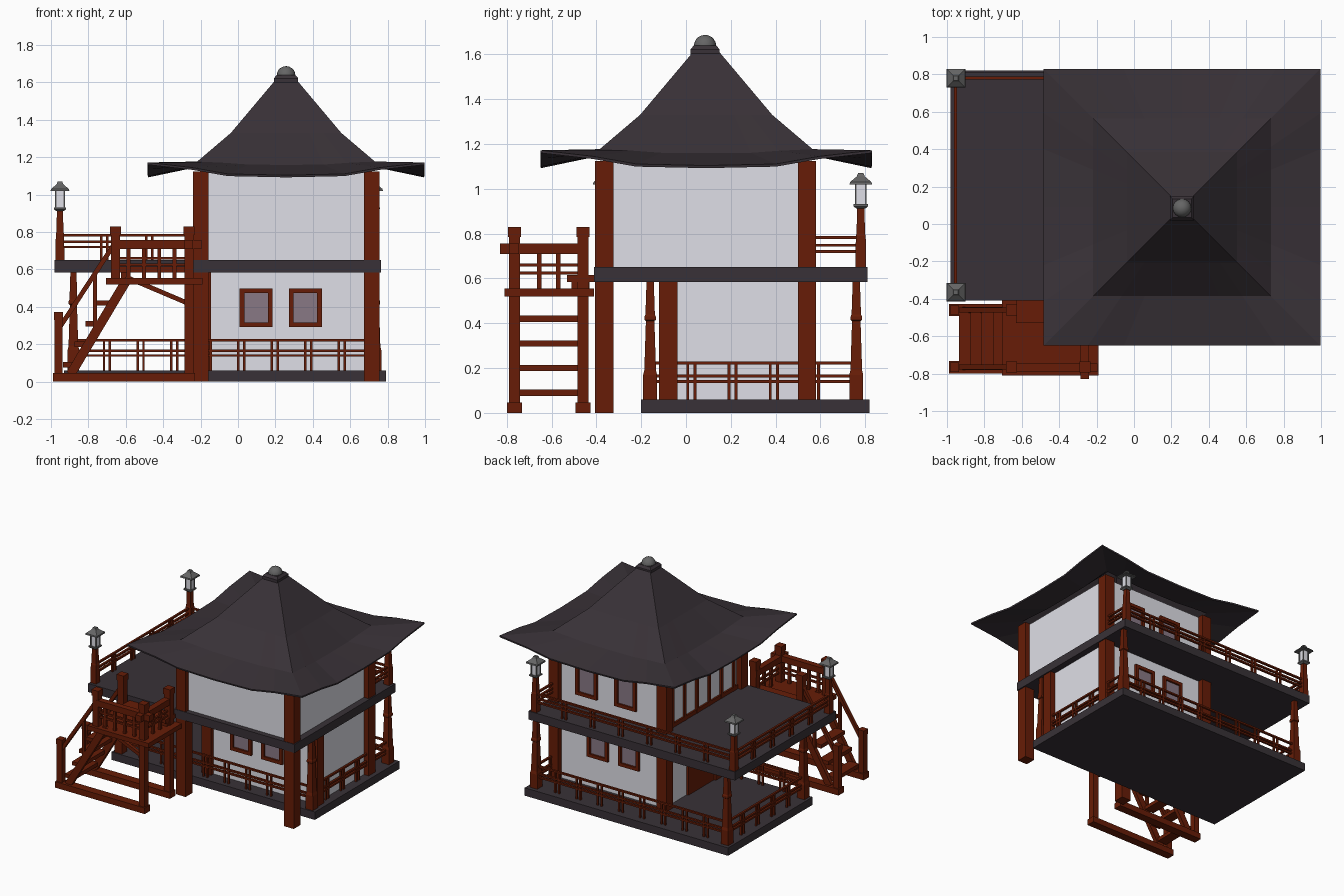
import bpy, bmesh, math
from mathutils import Vector

if "Cube" in bpy.data.objects:
    bpy.data.objects.remove(bpy.data.objects["Cube"])


def mat(name, r, g, b):
    m = bpy.data.materials.new(name)
    m.diffuse_color = (r, g, b, 1)
    m.use_nodes = True
    m.node_tree.nodes["Principled BSDF"].inputs["Base Color"].default_value = m.diffuse_color
    return m


WOOD = mat("red_wood", 0.135, 0.012, 0.002)
DARK = mat("dark_slate", 0.040, 0.031, 0.038)
WHITE = mat("plaster_white", 0.74, 0.74, 0.80)
GLASS = mat("window_glass", 0.25, 0.19, 0.235)
GREY = mat("stone_grey", 0.13, 0.13, 0.13)


def finish(name, bm, m):
    bmesh.ops.recalc_face_normals(bm, faces=bm.faces)
    me = bpy.data.meshes.new(name)
    bm.to_mesh(me)
    bm.free()
    me.materials.append(m)
    ob = bpy.data.objects.new(name, me)
    bpy.context.collection.objects.link(ob)
    return ob


def box(name, x0, x1, y0, y1, z0, z1, m=WOOD):
    bm = bmesh.new()
    bmesh.ops.create_cube(bm, size=1)
    for v in bm.verts:
        v.co = ((x0 + x1) / 2 + v.co.x * (x1 - x0), (y0 + y1) / 2 + v.co.y * (y1 - y0),
                (z0 + z1) / 2 + v.co.z * (z1 - z0))
    return finish(name, bm, m)


def post(name, x, y, z0, z1, h, m=WOOD):
    return box(name, x - h, x + h, y - h, y + h, z0, z1, m)


def beam(name, a, b, w, d, m=WOOD):
    """Straight bar from a to b, w wide sideways and d deep."""
    a, b = Vector(a), Vector(b)
    bm = bmesh.new()
    bmesh.ops.create_cube(bm, size=1)
    u = (b - a).normalized()
    side = u.cross(Vector((0, 0, 1))).normalized()
    up = side.cross(u)
    for v in bm.verts:
        v.co = (a + b) / 2 + u * v.co.x * (b - a).length + side * v.co.y * w + up * v.co.z * d
    return finish(name, bm, m)


def stack(name, x, y, profile, m=WOOD):
    """Square section column through (half width, z) pairs."""
    bm = bmesh.new()
    rings = [[bm.verts.new((x + sx * h, y + sy * h, z)) for sx, sy in
              ((-1, -1), (1, -1), (1, 1), (-1, 1))] for h, z in profile]
    for a, b in zip(rings, rings[1:]):
        for i in range(4):
            bm.faces.new((a[i], a[(i + 1) % 4], b[(i + 1) % 4], b[i]))
    bm.faces.new(rings[0])
    bm.faces.new(rings[-1])
    return finish(name, bm, m)


def railing(name, a, b, zs, z0, n):
    """Horizontal bars at heights zs with n pairs of balusters between the ends."""
    a, b = Vector(a), Vector(b)
    for z in zs:
        beam(name + "_bar", (a.x, a.y, z), (b.x, b.y, z), 0.016, 0.013)
    u = (b - a).normalized()
    for i in range(n):
        c = a.lerp(b, (i + 1) / (n + 1))
        for s in (-0.016, 0.016):
            p = c + u * s
            post(name + "_baluster", p.x, p.y, z0, zs[0], 0.0065)


def window(name, x, z, hw, hh, y, s):
    """Framed window on a wall at y facing direction s."""
    f = 0.025
    lo, hi = sorted((y - s * 0.01, y + s * 0.02))
    for e in (-1, 1):
        xc = x + e * (hw - f / 2)
        box(name + "_jamb", xc - f / 2, xc + f / 2, lo, hi, z - hh, z + hh)
        zc = z + e * (hh - f / 2)
        box(name + "_sill", x - hw + f, x + hw - f, lo, hi, zc - f / 2, zc + f / 2)
    lo, hi = sorted((y - s * 0.002, y + s * 0.006))
    box(name + "_pane", x - hw + f, x + hw - f, lo, hi, z - hh + f, z + hh - f, GLASS)


# Floor slabs
box("ground_slab", -0.93, 0.79, -0.2, 0.82, 0, 0.06, DARK)
box("upper_slab", -0.98, 0.765, -0.41, 0.81, 0.585, 0.65, DARK)

# Walls and corner posts
box("lower_walls", -0.195, 0.715, -0.09, 0.54, 0.05, 0.6, WHITE)
box("upper_walls", -0.20, 0.715, -0.37, 0.54, 0.64, 1.12, WHITE)
for x in (-0.2, 0.715):
    post("front_post", x, -0.365, 0, 1.125, 0.041)
    post("back_post", x, 0.54, 0.05, 1.125, 0.041)
    post("porch_post", x + (0.015 if x < 0 else 0), -0.08, 0.05, 0.6, 0.041)

# Windows
for x in (0.097, 0.36):
    window("front_window", x, 0.395, 0.088, 0.103, -0.09, -1)
    window("lower_back_window", x, 0.395, 0.088, 0.103, 0.54, 1)
for x in (0.125, 0.455):
    window("upper_back_window", x, 0.865, 0.09, 0.125, 0.54, 1)

# Sliding screens on the terrace side and the door below
for i in range(6):
    y = -0.28 + i * 0.148
    box("screen_bar", -0.215, -0.19, y - 0.012, y + 0.012, 0.65, 1.12)
for z in (0.665, 1.09):
    box("screen_rail", -0.213, -0.19, -0.33, 0.5, z - 0.015, z + 0.015)
box("lower_door", -0.21, -0.18, -0.05, 0.27, 0.06, 0.55)

# Swept roof: square rings whose edges sag between raised corners
bm = bmesh.new()
ts = (-1, -0.68, -0.42, 0, 0.42, 0.68)
sag = (0, 0.4, 0.9, 1, 0.9, 0.4)
rings = []
for h, z, d in ((0.74, 1.172, 0.068), (0.475, 1.177, 0.018), (0.295, 1.33, 0), (0.055, 1.615, 0)):
    ring = []
    for k in range(4):
        c, s = round(math.cos(k * math.pi / 2)), round(math.sin(k * math.pi / 2))
        for t, g in zip(ts, sag):
            px, py = t * h, -h
            ring.append(bm.verts.new((0.257 + c * px - s * py, 0.09 + s * px + c * py, z - d * g)))
    rings.append(ring)
n = len(rings[0])
for a, b in zip(rings, rings[1:]):
    for i in range(n):
        bm.faces.new((a[i], a[(i + 1) % n], b[(i + 1) % n], b[i]))
bm.faces.new(rings[-1])
roof = finish("roof", bm, DARK)
mod = roof.modifiers.new("thickness", "SOLIDIFY")
mod.thickness = 0.012
mod.offset = -1

# Roof finial
stack("finial_base", 0.257, 0.085, [(0.05, 1.59), (0.065, 1.6), (0.065, 1.622), (0.05, 1.64)], DARK)
bm = bmesh.new()
bmesh.ops.create_uvsphere(bm, u_segments=16, v_segments=10, radius=0.05)
bmesh.ops.translate(bm, verts=bm.verts, vec=(0.257, 0.085, 1.637))
ball = finish("finial_ball", bm, GREY)
ball.data.shade_smooth()

# Tapered porch pillars
for x in (-0.88, 0.735):
    for y in (-0.16, 0.76):
        stack("pillar", x, y, [(0.031, 0.06), (0.031, 0.17), (0.026, 0.19), (0.019, 0.41), (0.025, 0.415),
                               (0.025, 0.43), (0.021, 0.44), (0.016, 0.59)])

# Lower railings
low = (0.222, 0.165, 0.14)
railing("front_rail", (-0.88, -0.16, 0), (0.735, -0.16, 0), low, 0.06, 8)
railing("back_rail", (-0.88, 0.76, 0), (0.735, 0.76, 0), low, 0.06, 8)
railing("right_rail", (0.735, -0.16, 0), (0.735, 0.76, 0), low, 0.06, 4)
railing("left_rail", (-0.88, -0.16, 0), (-0.88, 0.76, 0), low, 0.06, 4)

# Terrace railings
high = (0.783, 0.748, 0.72)
railing("terrace_left_rail", (-0.955, -0.365, 0), (-0.955, 0.78, 0), high, 0.65, 4)
railing("terrace_back_rail", (-0.955, 0.78, 0), (0.725, 0.78, 0), high, 0.65, 6)
railing("terrace_right_rail", (0.725, 0.58, 0), (0.725, 0.78, 0), high, 0.65, 0)

# Lantern posts
for x, y in ((-0.952, -0.365), (-0.952, 0.78), (0.725, 0.78)):
    stack("lantern_post", x, y, [(0.024, 0.65), (0.022, 0.79), (0.019, 0.8), (0.016, 0.92)])
    stack("lantern_base", x, y, [(0.02, 0.912), (0.033, 0.922), (0.033, 0.932)], GREY)
    post("lantern_light", x, y, 0.932, 1.02, 0.022, WHITE)
    for sx in (-1, 1):
        for sy in (-1, 1):
            post("lantern_frame", x + sx * 0.022, y + sy * 0.022, 0.93, 1.022, 0.004, GREY)
    stack("lantern_hat", x, y, [(0.05, 1.02), (0.048, 1.03), (0.018, 1.055), (0.012, 1.07)], GREY)

# Stair landing
box("landing_deck", -0.705, -0.19, -0.81, -0.41, 0.52, 0.555)
box("landing_step", -0.63, -0.24, -0.53, -0.41, 0.585, 0.615)
for x in (-0.605, -0.265):
    box("step_support", x - 0.02, x + 0.02, -0.51, -0.43, 0.55, 0.59)
for y in (-0.765, -0.46):
    for x in (-0.655, -0.262):
        post("landing_post", x, y, 0 if x > -0.5 else 0.53, 0.79, 0.024)
        post("landing_post_cap", x, y, 0.785, 0.83, 0.029)
    # Ground beam, newel, stringer, handrail and brace on each side
    box("stair_ground_beam", -0.99, -0.23, y - 0.033, y + 0.033, 0, 0.046)
    post("stair_newel", -0.96, y, 0.04, 0.335, 0.022)
    post("stair_newel_cap", -0.96, y, 0.33, 0.372, 0.025)
    beam("stringer", (-0.895, y, 0.04), (-0.6, y, 0.535), 0.03, 0.05)
    beam("stair_handrail", (-0.96, y, 0.28), (-0.665, y, 0.73), 0.025, 0.025)
    post("stair_baluster", -0.765, y, 0.25, 0.57, 0.01)
    beam("landing_brace", (-0.6, y, 0.56), (-0.27, y, 0.42), 0.025, 0.025)
for i in range(4):
    x, z = -0.895 + i * 0.06, 0.09 + i * 0.11
    box("tread", x - 0.04, x + 0.04, -0.755, -0.47, z - 0.014, z + 0.014)

# Landing rails on the front and right sides
box("landing_front_handrail", -0.655, -0.195, -0.79, -0.745, 0.71, 0.757)
box("landing_right_handrail", -0.287, -0.24, -0.83, -0.44, 0.71, 0.757)
for z in (0.625, 0.66):
    beam("landing_front_bar", (-0.655, -0.765, z), (-0.262, -0.765, z), 0.015, 0.014)
    beam("landing_right_bar", (-0.262, -0.765, z), (-0.262, -0.46, z), 0.015, 0.014)
for i in range(4):
    post("landing_baluster", -0.585 + i * 0.082, -0.765, 0.55, 0.72, 0.01)
for y in (-0.655, -0.57):
    post("landing_baluster", -0.262, y, 0.55, 0.72, 0.01)
